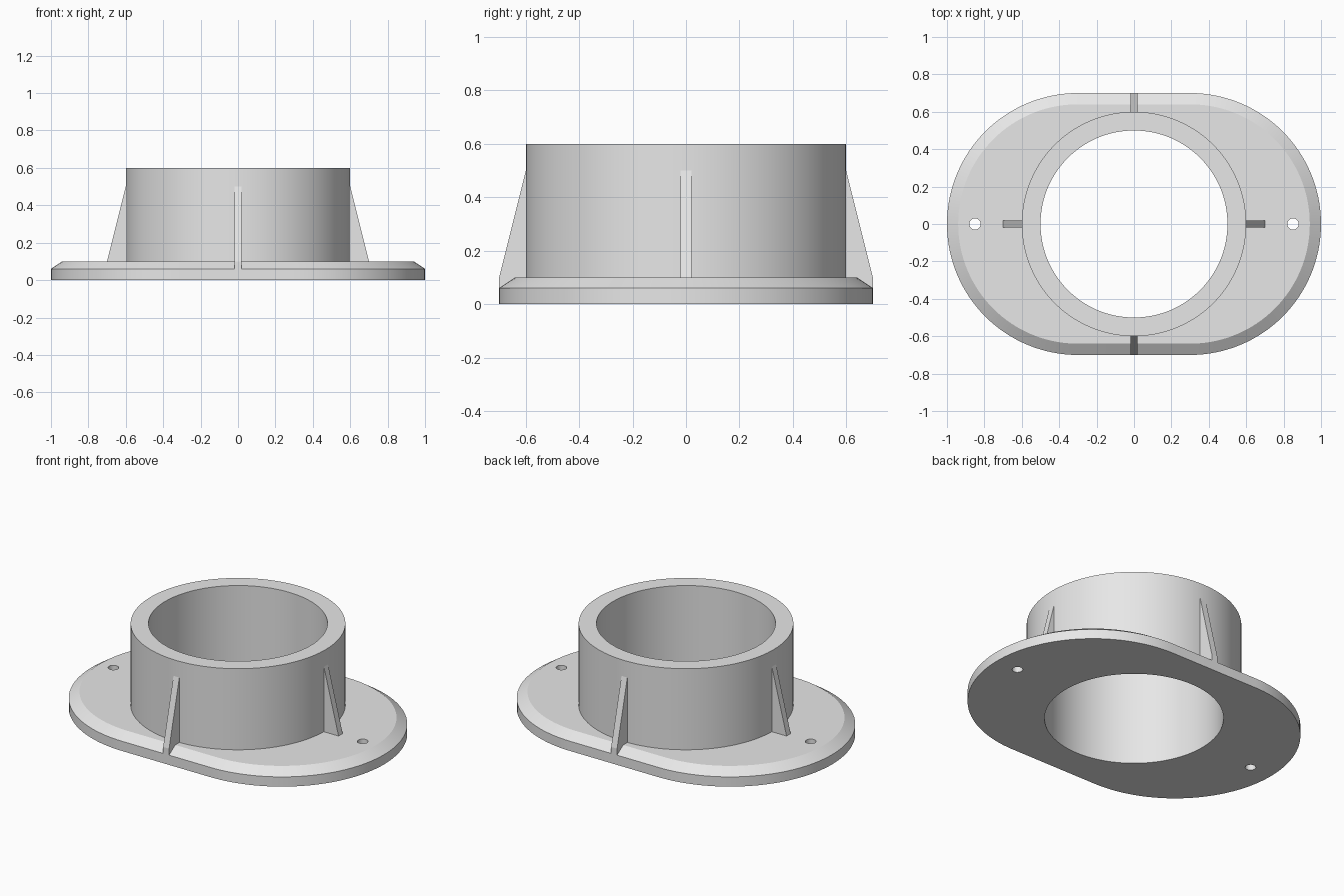
import bpy
import bmesh
from math import cos, sin, pi, radians

cube = bpy.data.objects.get("Cube")
if cube:
    bpy.data.objects.remove(cube, do_unlink=True)

GREY = (0.8, 0.8, 0.8, 1.0)
grey = bpy.data.materials.new("grey")
grey.use_nodes = True
grey.diffuse_color = GREY
grey.node_tree.nodes["Principled BSDF"].inputs["Base Color"].default_value = GREY

BORE, COLLAR = 0.5, 0.6        # inner and outer radius of the collar
FLANGE_TOP, HEIGHT = 0.1, 0.6


def circle(radius, x=0, steps=128):
    return [(x + radius * cos(2 * pi * i / steps), radius * sin(2 * pi * i / steps))
            for i in range(steps)]


def stadium(radius, half=0.3, steps=64):
    """Two half circles joined by straight sides."""
    pts = []
    for side in (1, -1):
        for i in range(steps + 1):
            a = -pi / 2 + pi * i / steps
            pts.append((side * (half + radius * cos(a)), side * radius * sin(a)))
    return pts


def loft(name, sections, closed=False):
    """Skin stacked outlines; cap the ends, or join last to first if closed."""
    bm = bmesh.new()
    rings = [[bm.verts.new((x, y, z)) for x, y in pts] for pts, z in sections]
    pairs = list(zip(rings, rings[1:]))
    if closed:
        pairs.append((rings[-1], rings[0]))
    else:
        bm.faces.new(rings[0])
        bm.faces.new(rings[-1])
    for a, b in pairs:
        for i in range(len(a)):
            j = (i + 1) % len(a)
            bm.faces.new((a[i], a[j], b[j], b[i]))
    return finish(name, bm)


def finish(name, bm):
    bmesh.ops.recalc_face_normals(bm, faces=bm.faces)
    mesh = bpy.data.meshes.new(name)
    bm.to_mesh(mesh)
    bm.free()
    mesh.materials.append(grey)
    obj = bpy.data.objects.new(name, mesh)
    bpy.context.collection.objects.link(obj)
    return obj


def select(obj):
    bpy.ops.object.select_all(action='DESELECT')
    obj.select_set(True)
    bpy.context.view_layer.objects.active = obj


def smooth(obj):
    select(obj)
    bpy.ops.object.shade_smooth_by_angle(angle=radians(25))


# Flange with chamfered upper rim
flange = loft("flange", [(stadium(0.7), 0), (stadium(0.7), 0.06),
                         (stadium(0.64), FLANGE_TOP)])

# Central bore and two screw holes through the flange
holes = [("bore", circle(BORE)),
         ("left_hole", circle(0.03, 0.85, 32)),
         ("right_hole", circle(0.03, -0.85, 32))]
for name, pts in holes:
    cutter = loft(name + "_cutter", [(pts, -0.1), (pts, 0.3)])
    cutter.hide_render = True
    cut = flange.modifiers.new(name, 'BOOLEAN')
    cut.operation = 'DIFFERENCE'
    cut.solver = 'EXACT'
    cut.object = cutter
    select(flange)
    bpy.ops.object.modifier_apply(modifier=name)
    bpy.data.objects.remove(cutter, do_unlink=True)
smooth(flange)

# Collar tube
collar = loft("collar", [(circle(BORE), FLANGE_TOP), (circle(COLLAR), FLANGE_TOP),
                         (circle(COLLAR), HEIGHT), (circle(BORE), HEIGHT)], closed=True)
smooth(collar)

# Four tapered ribs, rooted in the collar and flange
rib_profile = [(0.57, 0.06), (0.7, 0.06), (0.7, 0.1), (0.6, 0.5), (0.57, 0.5)]
for i, side in enumerate(("left", "back", "right", "front")):
    bm = bmesh.new()
    face = bm.faces.new([bm.verts.new((r, -0.02, z)) for r, z in rib_profile])
    out = bmesh.ops.extrude_face_region(bm, geom=[face])["geom"]
    bmesh.ops.translate(bm, vec=(0, 0.04, 0),
                        verts=[v for v in out if isinstance(v, bmesh.types.BMVert)])
    rib = finish(side + "_rib", bm)
    rib.rotation_euler.z = i * pi / 2
